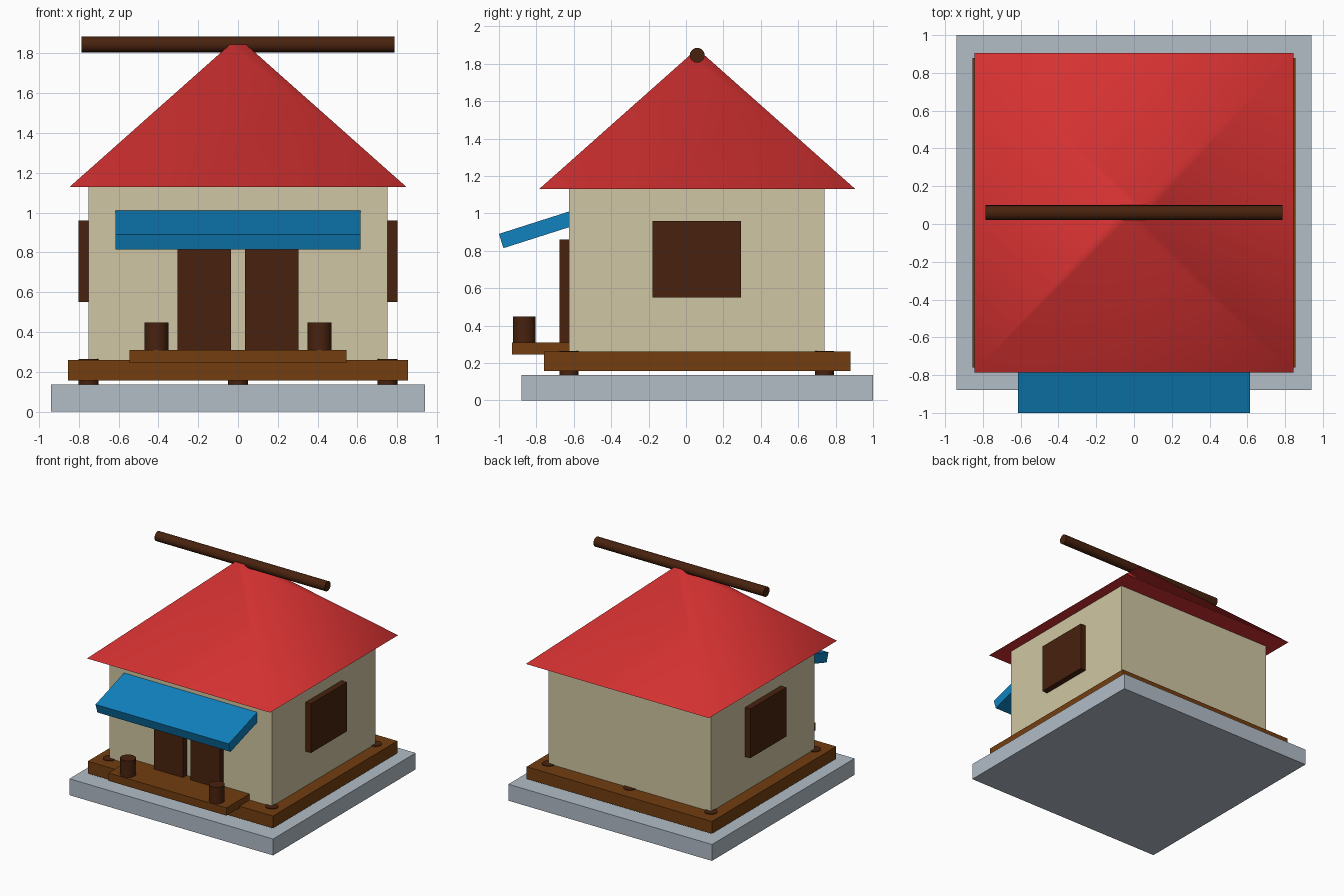
import bpy
from math import radians, sqrt

cube = bpy.data.objects.get("Cube")
if cube:
    bpy.data.objects.remove(cube, do_unlink=True)


def material(name, rgb):
    mat = bpy.data.materials.new(name)
    mat.use_nodes = True
    mat.diffuse_color = (*rgb, 1)
    mat.node_tree.nodes["Principled BSDF"].inputs["Base Color"].default_value = (*rgb, 1)
    return mat


STONE = material("pale_stone", (0.445, 0.503, 0.565))
WOOD = material("warm_wood", (0.171, 0.048, 0.005))
DARK = material("dark_wood", (0.065, 0.016, 0.0044))
WALL = material("cream_plaster", (0.631, 0.565, 0.366))
RED = material("red_roof", (0.672, 0.031, 0.031))
BLUE = material("blue_awning", (0.005, 0.223, 0.515))
CENTRE_Y = 0.06


def finish(name, mat):
    obj = bpy.context.object
    obj.name = obj.data.name = name
    obj.data.materials.append(mat)
    return obj


def box(name, mat, x, y, z):
    """Box from (min, max) pairs on each axis."""
    spans = (x, y, z)
    bpy.ops.mesh.primitive_cube_add(size=1, location=[(a + b) / 2 for a, b in spans])
    obj = finish(name, mat)
    obj.scale = [b - a for a, b in spans]
    bpy.ops.object.transform_apply(location=False, rotation=False, scale=True)
    return obj


def rod(name, mat, radius, length, centre, rotation=(0, 0, 0), sides=16):
    bpy.ops.mesh.primitive_cylinder_add(vertices=sides, radius=radius, depth=length,
                                        location=centre, rotation=rotation)
    obj = finish(name, mat)
    bpy.ops.object.shade_smooth_by_angle(angle=radians(50))
    return obj


# Base, deck and walls
box("stone_base", STONE, (-0.94, 0.94), (-0.88, 1.0), (0, 0.137))
box("deck", WOOD, (-0.855, 0.855), (-0.76, 0.88), (0.158, 0.26))
box("walls", WALL, (-0.75, 0.75), (-0.625, 0.74), (0.2, 1.135))

# Short stilts under the wall line
for row, y in (("front", -0.625), ("back", 0.74)):
    for place, x in (("right", -0.75), ("middle", 0), ("left", 0.75)):
        rod(f"{row}_{place}_stilt", DARK, 0.05, 0.165, (x, y, 0.1825))

# Hipped roof with a small flat top
bpy.ops.mesh.primitive_cone_add(vertices=4, radius1=0.845 * sqrt(2), radius2=0.04 * sqrt(2),
                                depth=0.715, location=(0, CENTRE_Y, 1.4875),
                                rotation=(0, 0, radians(45)))
finish("roof", RED)
bpy.ops.object.shade_smooth_by_angle(angle=radians(60))

# Ridge beam
rod("ridge_beam", DARK, 0.04, 1.57, (0, CENTRE_Y, 1.845), (0, radians(90), 0))

# Front step and sloping awning
box("front_step", WOOD, (-0.545, 0.545), (-0.93, -0.6), (0.245, 0.31))
awning = box("awning", BLUE, (-0.615, 0.615), (-1.0, -0.5), (0.888, 0.968))
awning.rotation_euler.x = radians(17.7)

# Mirrored doors, windows and step posts
for side, s in (("left", 1), ("right", -1)):
    box(f"{side}_door", DARK, sorted((s * 0.035, s * 0.305)), (-0.675, -0.58), (0.26, 0.86))
    box(f"{side}_window", DARK, sorted((s * 0.70, s * 0.80)), (-0.18, 0.295), (0.55, 0.96))
    rod(f"{side}_step_post", DARK, 0.06, 0.17, (s * 0.41, -0.865, 0.363))
